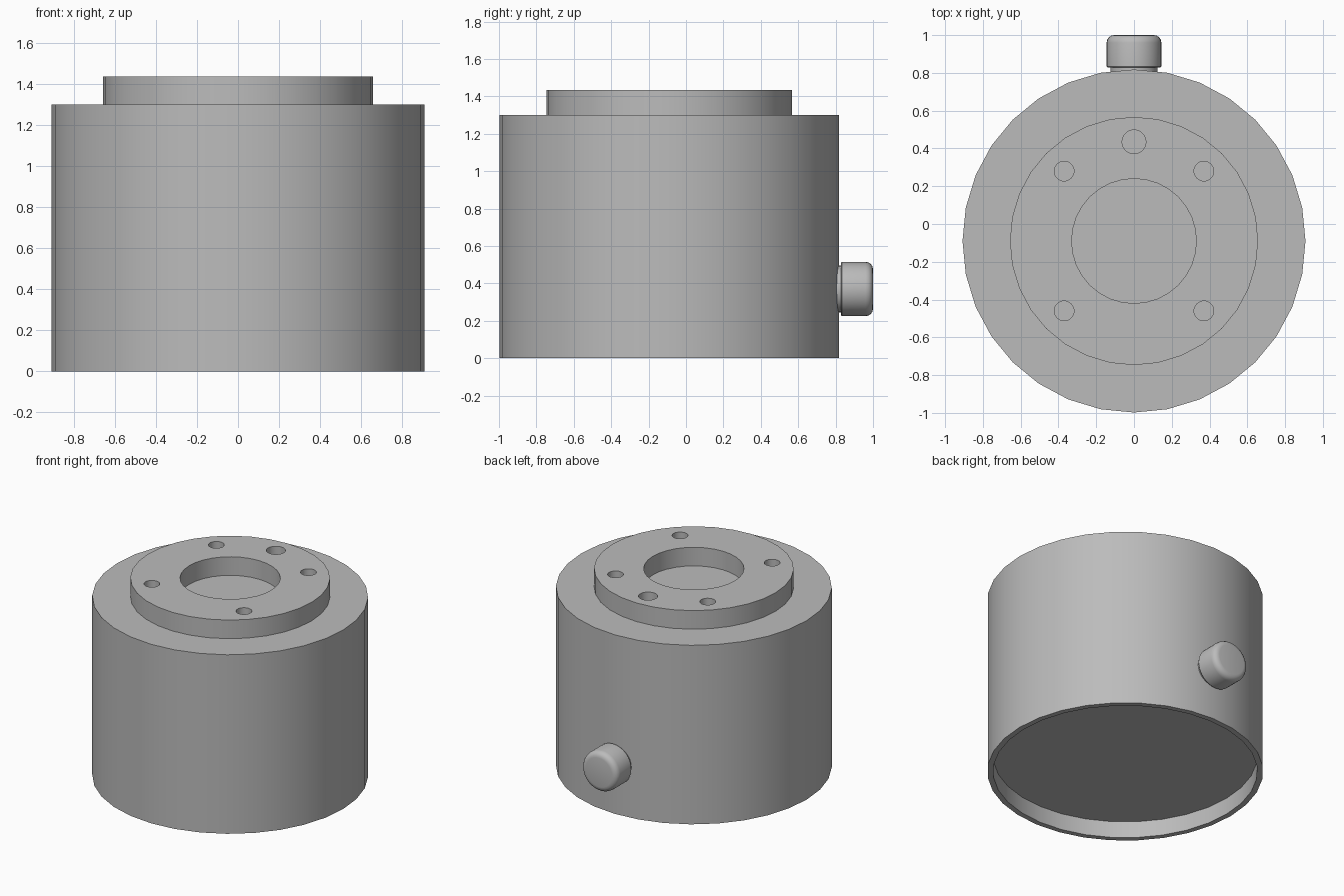
import bpy, bmesh
from math import cos, sin, tau, radians
from mathutils import Matrix, Vector

default = bpy.data.objects.get("Cube")
if default:
    bpy.data.objects.remove(default)

# Single plain grey
grey = bpy.data.materials.new("plain_grey")
grey.use_nodes = True
colour = (0.5, 0.5, 0.5, 1)
grey.diffuse_color = colour
grey.node_tree.nodes["Principled BSDF"].inputs["Base Color"].default_value = colour

CENTRE = Vector((0, -0.09, 0))


def lathe(name, profile, matrix, sides=32):
    """Revolve (radius, height) points about local z and cap both ends."""
    bm = bmesh.new()
    rings = [[bm.verts.new((r * cos(tau * i / sides), r * sin(tau * i / sides), h))
              for i in range(sides)] for r, h in profile]
    for a, b in zip(rings, rings[1:]):
        for i in range(sides):
            j = (i + 1) % sides
            bm.faces.new((a[i], a[j], b[j], b[i]))
    bm.faces.new(rings[0][::-1])
    bm.faces.new(rings[-1])
    bmesh.ops.recalc_face_normals(bm, faces=bm.faces)
    mesh = bpy.data.meshes.new(name)
    bm.to_mesh(mesh)
    bm.free()
    mesh.materials.append(grey)
    obj = bpy.data.objects.new(name, mesh)
    obj.matrix_world = matrix
    bpy.context.collection.objects.link(obj)
    return obj


def activate(obj):
    bpy.ops.object.select_all(action='DESELECT')
    obj.select_set(True)
    bpy.context.view_layer.objects.active = obj


# Housing: recessed underside, outer wall, raised boss and central bore
housing = lathe("housing", [
    (0.87, 0.12), (0.87, 0), (0.908, 0), (0.908, 1.3),
    (0.657, 1.3), (0.657, 1.435), (0.33, 1.435), (0.33, 1.3),
], Matrix.Translation(CENTRE))

# Blind holes around the boss: four small ones and a larger one at the back
holes = [(x, y, 0.052) for x in (-0.37, 0.37) for y in (-0.37, 0.37)]
holes.append((0, 0.525, 0.063))
for x, y, radius in holes:
    cutter = lathe("hole_cutter", [(radius, 1.3), (radius, 1.5)],
                   Matrix.Translation(CENTRE + Vector((x, y, 0))))
    cutter.hide_render = True
    cut = housing.modifiers.new("hole", 'BOOLEAN')
    cut.operation, cut.solver, cut.object = 'DIFFERENCE', 'EXACT', cutter
    activate(housing)
    bpy.ops.object.modifier_apply(modifier=cut.name)
    bpy.data.objects.remove(cutter)

# Rear knob: short neck and a cap with a rounded rim, pointing backwards
rim = [(0.105 + 0.04 * cos(tau * k / 16), 0.96 + 0.04 * sin(tau * k / 16))
       for k in range(5)]
knob = lathe("rear_knob",
             [(0.125, 0.78), (0.125, 0.828), (0.14, 0.828), (0.145, 0.835)] + rim,
             Matrix.Translation((0, 0, 0.37)) @ Matrix.Rotation(radians(-90), 4, 'X'))

for obj in (housing, knob):
    activate(obj)
    bpy.ops.object.shade_smooth_by_angle(angle=radians(30))
